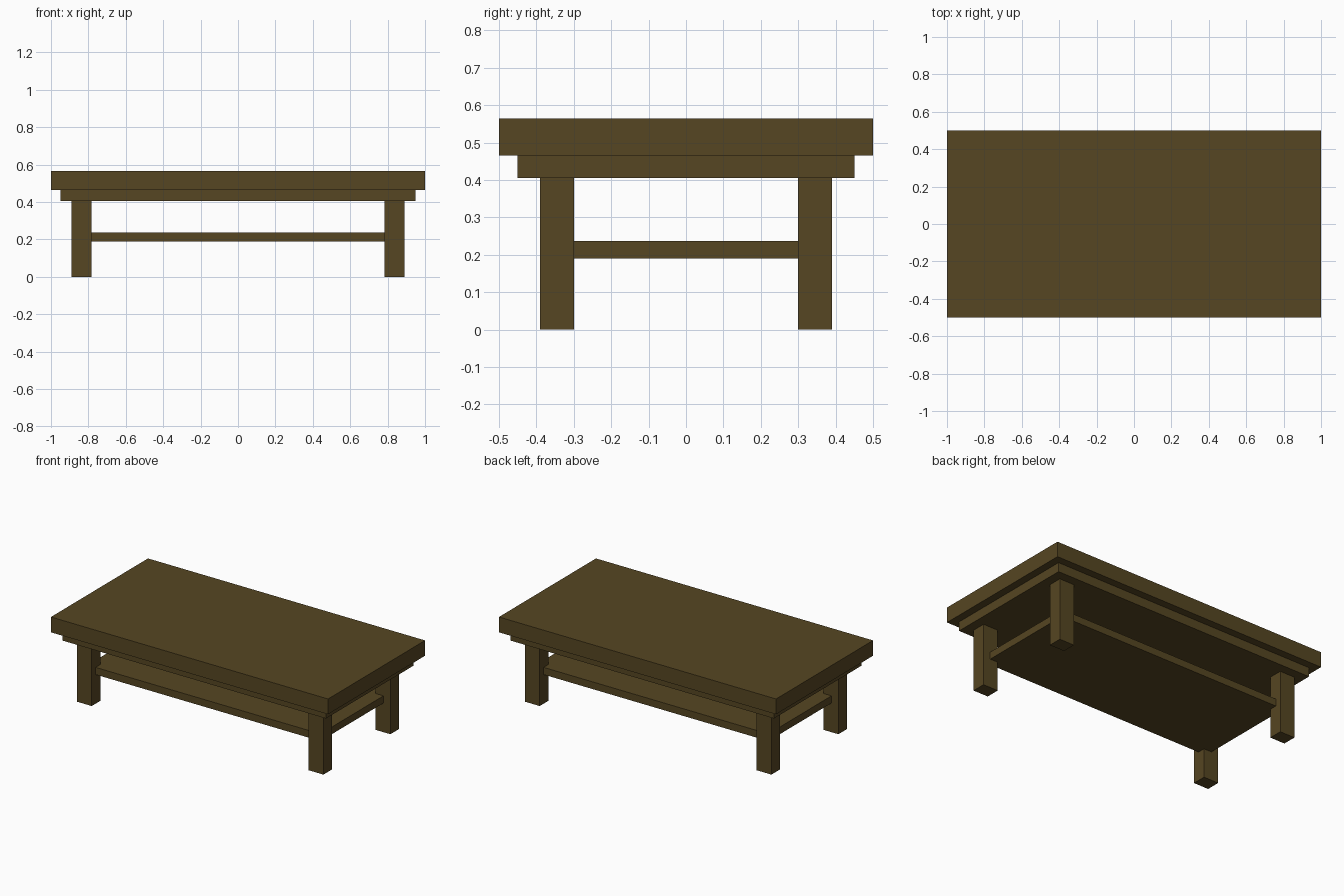
import bpy

cube = bpy.data.objects.get("Cube")
if cube:
    bpy.data.objects.remove(cube, do_unlink=True)

# Single dark wood colour
wood = bpy.data.materials.new("dark_wood")
wood.use_nodes = True
colour = (0.093, 0.061, 0.016, 1)
wood.diffuse_color = colour
wood.node_tree.nodes["Principled BSDF"].inputs["Base Color"].default_value = colour


def box(name, x, y, z):
    """Add a box from (min, max) ranges along each axis."""
    ranges = (x, y, z)
    bpy.ops.mesh.primitive_cube_add(size=1, location=[(a + b) / 2 for a, b in ranges])
    obj = bpy.context.object
    obj.name = name
    obj.scale = [b - a for a, b in ranges]
    bpy.ops.object.transform_apply(location=False, rotation=False, scale=True)
    obj.data.materials.append(wood)
    return obj


# Table top and the stepped frame below it
box("table_top", (-1, 1), (-0.5, 0.5), (0.465, 0.565))
box("under_frame", (-0.95, 0.95), (-0.45, 0.45), (0.405, 0.465))

# Lower shelf, let into the middle of the legs
box("shelf", (-0.84, 0.84), (-0.35, 0.35), (0.19, 0.237))

# Four square legs
for side, sx in (("left", 1), ("right", -1)):
    for end, sy in (("front", -1), ("back", 1)):
        box(f"{end}_{side}_leg", sorted((sx * 0.783, sx * 0.89)),
            sorted((sy * 0.30, sy * 0.39)), (0, 0.405))
